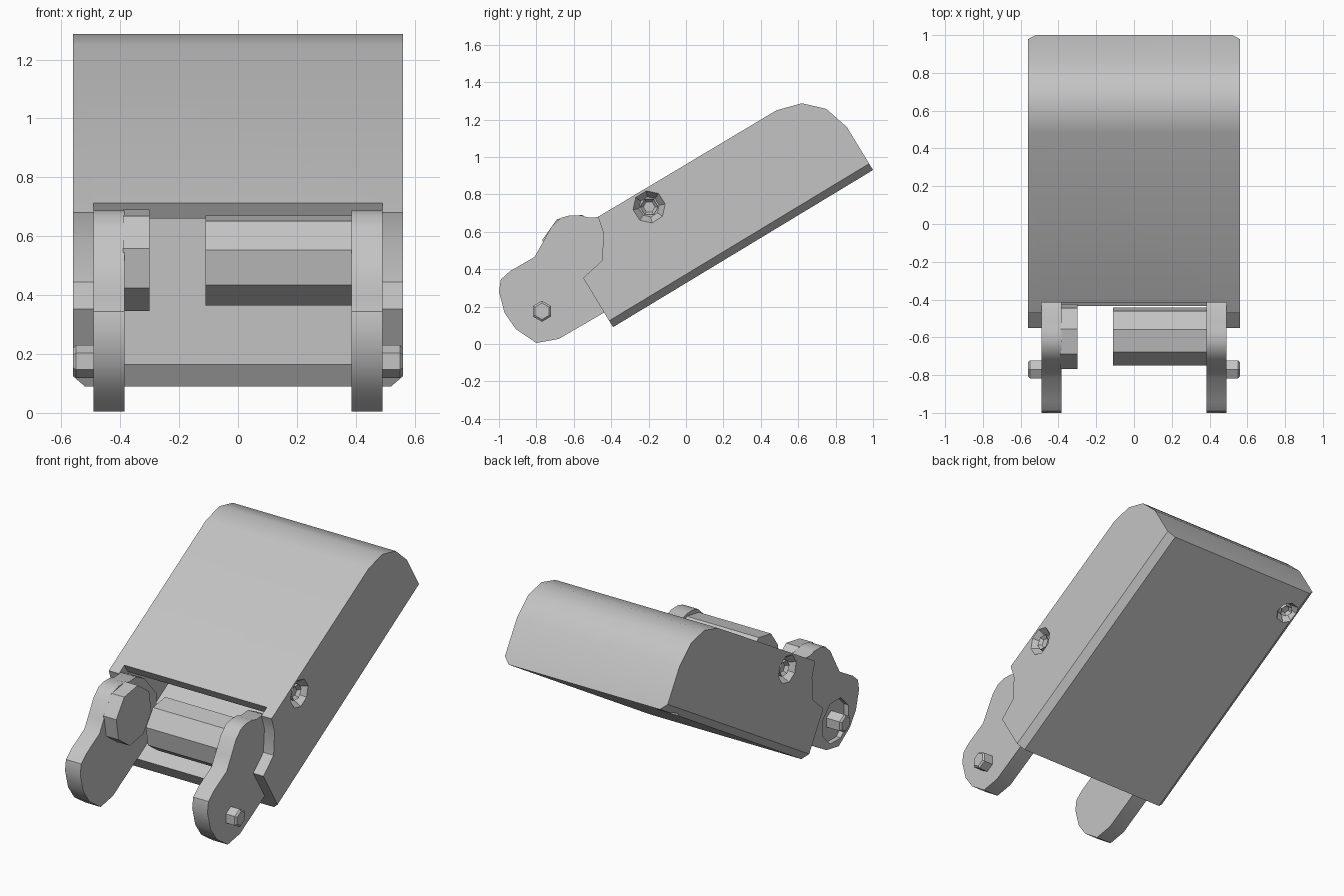
import bpy, bmesh, math
from mathutils import Vector, Matrix

old = bpy.data.objects.get("Cube")
if old:
    bpy.data.objects.remove(old, do_unlink=True)

grey = bpy.data.materials.new("plain_grey")
grey.use_nodes = True
grey.diffuse_color = (0.55, 0.55, 0.55, 1)
grey.node_tree.nodes["Principled BSDF"].inputs["Base Color"].default_value = (0.55, 0.55, 0.55, 1)


def finish(name, bm):
    bmesh.ops.recalc_face_normals(bm, faces=bm.faces)
    mesh = bpy.data.meshes.new(name)
    bm.to_mesh(mesh)
    bm.free()
    mesh.materials.append(grey)
    obj = bpy.data.objects.new(name, mesh)
    bpy.context.collection.objects.link(obj)
    return obj


def slab(name, profile, x0, x1, chamfer=0):
    """Side profile (y, z) extruded along x; the first edge can be chamfered."""
    bm = bmesh.new()
    a = [bm.verts.new((x0, y, z)) for y, z in profile]
    b = [bm.verts.new((x1, y, z)) for y, z in profile]
    bm.faces.new(a)
    bm.faces.new(b[::-1])
    for i in range(len(a)):
        j = (i + 1) % len(a)
        bm.faces.new((a[i], b[i], b[j], a[j]))
    if chamfer:
        edges = [bm.edges.get((v[0], v[1])) for v in (a, b)]
        bmesh.ops.bevel(bm, geom=edges, offset=chamfer, segments=1, affect='EDGES')
    return finish(name, bm)


def rod(name, sides, r0, r1, loc, axis, start, end, spin=0, inset=None):
    """Straight or tapered rod along an axis, with an optional inset end cap."""
    bm = bmesh.new()
    bmesh.ops.create_cone(bm, cap_ends=True, segments=sides, radius1=r0, radius2=r1, depth=end - start)
    bmesh.ops.recalc_face_normals(bm, faces=bm.faces)
    if inset:
        caps = [f for f in bm.faces if f.normal.z > 0.9]
        bmesh.ops.inset_individual(bm, faces=caps, thickness=inset[0], depth=inset[1])
    axis = Vector(axis).normalized()
    mat = (Matrix.Translation(Vector(loc) + axis * (start + end) / 2)
           @ axis.to_track_quat('Z', 'Y').to_matrix().to_4x4()
           @ Matrix.Rotation(math.radians(spin), 4, 'Z'))
    bm.transform(mat)
    return finish(name, bm)


def cut(obj, cutter):
    mod = obj.modifiers.new("cut", 'BOOLEAN')
    mod.operation = 'DIFFERENCE'
    mod.solver = 'EXACT'
    mod.object = cutter
    bpy.context.view_layer.objects.active = obj
    bpy.ops.object.modifier_apply(modifier=mod.name)
    bpy.data.objects.remove(cutter, do_unlink=True)


def recessed_screw(body, name, loc, axis, r):
    """Countersunk pocket with a hex socket screw inside."""
    cut(body, rod("pocket", 8, r * 0.62, r * 1.14, loc, axis, -0.05, 0.02, 10))
    rod(name, 6, r * 0.55, r * 0.55, loc, axis, -0.052, -0.02, 30, (r * 0.2, -0.02))


X = (1, 0, 0)
HALF, WALL = 0.56, 0.49

# Hollow tilted body, open at the front
body = slab("body", [(-0.39, 0.09), (1, 0.93), (0.86, 1.16), (0.75, 1.257), (0.62, 1.287),
                     (0.485, 1.25), (-0.47, 0.68), (-0.44, 0.59), (-0.45, 0.445), (-0.55, 0.353)],
            -HALF, HALF, 0.04)
cut(body, slab("cavity", [(-0.69, 0.01), (0.87, 0.95), (0.76, 1.1), (0.65, 1.2), (0.513, 1.203),
                          (-0.385, 0.66), (-0.445, 0.76), (-0.9, 0.76)], -WALL, WALL))

# Screws in the side walls and under the floor
along = Vector((0, 1.39, 0.84)).normalized()
down = Vector((0, along.z, -along.y))
for side, word in ((1, "left"), (-1, "right")):
    for y, z, end in ((-0.197, 0.733, "front"), (0.387, 1.09, "rear")):
        recessed_screw(body, f"{word}_{end}_side_screw", (side * HALF, y, z), (side, 0, 0), 0.088)
    for u, end in ((0.165, "front"), (1.455, "rear")):
        spot = Vector((side * 0.47, -0.39, 0.09)) + along * u
        recessed_screw(body, f"{word}_{end}_floor_screw", spot, down, 0.07)

# Hinge arms with a pivot hole and a hex stub in a shallow pocket
PIVOT = (0, -0.595, 0.518)
STUB_Y, STUB_Z = -0.77, 0.175
arm_profile = [(-0.80, 0.005), (-0.68, 0.027), (-0.40, 0.19), (-0.25, 0.285), (-0.25, 0.5),
               (-0.37, 0.64), (-0.45, 0.68), (-0.52, 0.675), (-0.56, 0.688), (-0.62, 0.688),
               (-0.67, 0.674), (-0.72, 0.626), (-0.77, 0.535), (-0.81, 0.465), (-0.94, 0.39),
               (-0.99, 0.345), (-1, 0.28), (-0.97, 0.166), (-0.91, 0.08)]
hinge = []
for side, word in ((1, "left"), (-1, "right")):
    arm = slab(f"{word}_arm", arm_profile, side * 0.385, side * WALL)
    stub = (side * WALL, STUB_Y, STUB_Z)
    cut(arm, rod("pocket", 8, 0.135, 0.135, stub, (side, 0, 0), -0.03, 0.02, 22))
    rod(f"{word}_hex_stub", 6, 0.056, 0.056, stub, (side, 0, 0), -0.035, 0.06, 0, (0.012, 0.01))
    hinge.append(arm)

# Long sleeve on one arm, short nut boss on the other
hinge.append(rod("pivot_sleeve", 8, 0.157, 0.157, PIVOT, X, -0.11, 0.39, 32))
boss = rod("nut_boss", 8, 0.177, 0.177, PIVOT, X, -0.39, -0.30, 32)
cut(boss, rod("nut_pocket", 6, 0.12, 0.12, PIVOT, X, -0.365, -0.2, 30))
hinge.append(boss)
for part in hinge:
    cut(part, rod("pivot_hole", 16, 0.068, 0.068, PIVOT, X, -0.7, 0.7))

# Soften only the gentle bends
bpy.ops.object.select_all(action='DESELECT')
for part in [body] + hinge[:2]:
    part.select_set(True)
bpy.context.view_layer.objects.active = body
bpy.ops.object.shade_smooth_by_angle(angle=math.radians(31))
